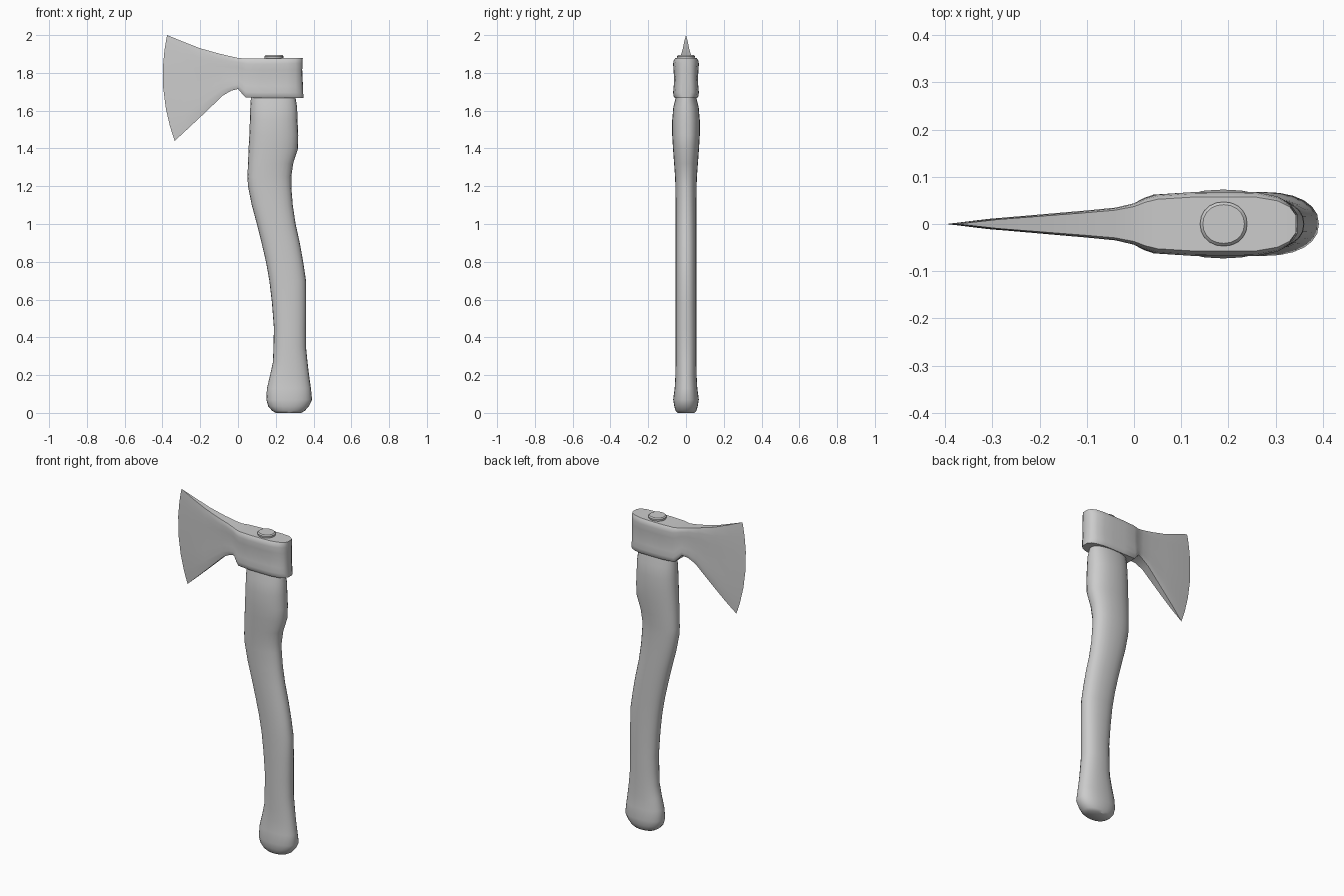
import bpy, bmesh
from math import cos, sin, tau, radians, copysign


def loft(name, rings, angle):
    """Skin closed rings of equal size into a capped, smooth-shaded object."""
    bm = bmesh.new()
    vs = [[bm.verts.new(p) for p in r] for r in rings]
    n = len(rings[0])
    for a, b in zip(vs, vs[1:]):
        for i in range(n):
            j = (i + 1) % n
            bm.faces.new((a[i], a[j], b[j], b[i]))
    bm.faces.new(vs[0])
    bm.faces.new(vs[-1])
    bmesh.ops.remove_doubles(bm, verts=bm.verts, dist=1e-5)
    bmesh.ops.recalc_face_normals(bm, faces=bm.faces)
    me = bpy.data.meshes.new(name)
    bm.to_mesh(me)
    bm.free()
    ob = bpy.data.objects.new(name, me)
    bpy.context.collection.objects.link(ob)
    bpy.context.view_layer.objects.active = ob
    ob.select_set(True)
    bpy.ops.object.shade_smooth_by_angle(angle=radians(angle))
    ob.select_set(False)
    return ob


def oval(z, x0, x1, hy, n=24, e=0.88):
    """Slightly squared oval ring in the xy plane."""
    def s(v):
        return copysign(abs(v) ** e, v)
    return [((x0 + x1) / 2 + (x1 - x0) / 2 * s(cos(tau * i / n)),
             hy * s(sin(tau * i / n)), z) for i in range(n)]


# Curved handle: height, left x, right x, half thickness
handle = [
    (0.00, 0.20, 0.335, 0.045), (0.012, 0.18, 0.355, 0.055),
    (0.035, 0.16, 0.375, 0.062), (0.07, 0.15, 0.392, 0.068),
    (0.13, 0.153, 0.386, 0.06), (0.20, 0.17, 0.376, 0.056),
    (0.27, 0.185, 0.368, 0.055), (0.35, 0.188, 0.36, 0.055),
    (0.45, 0.19, 0.36, 0.055), (0.58, 0.18, 0.361, 0.055),
    (0.70, 0.166, 0.36, 0.055), (0.80, 0.148, 0.345, 0.055),
    (0.90, 0.125, 0.327, 0.055), (1.00, 0.10, 0.305, 0.055),
    (1.10, 0.073, 0.29, 0.055), (1.20, 0.053, 0.282, 0.056),
    (1.25, 0.05, 0.282, 0.058), (1.32, 0.053, 0.292, 0.063),
    (1.40, 0.056, 0.318, 0.069), (1.47, 0.06, 0.319, 0.073),
    (1.55, 0.063, 0.315, 0.073), (1.62, 0.065, 0.313, 0.067),
    (1.665, 0.068, 0.305, 0.055), (1.70, 0.07, 0.30, 0.05)]
loft("handle", [oval(*r) for r in handle], 50)

# Axe head: top x, top z, bow of the mid-line in x, bottom x, bottom z, half thickness
head = [
    (-0.375, 2.00, -0.041, -0.335, 1.44, 0.0),
    (-0.29, 1.965, -0.03, -0.27, 1.50, 0.011),
    (-0.20, 1.93, -0.02, -0.19, 1.575, 0.019),
    (-0.10, 1.902, -0.01, -0.08, 1.68, 0.028),
    (-0.04, 1.888, 0, -0.035, 1.706, 0.034),
    (0.0, 1.879, 0, 0.0, 1.715, 0.043),
    (0.025, 1.877, 0, 0.02, 1.692, 0.054),
    (0.05, 1.876, 0, 0.04, 1.67, 0.061),
    (0.12, 1.876, 0, 0.12, 1.667, 0.066),
    (0.20, 1.877, 0, 0.20, 1.667, 0.067),
    (0.26, 1.878, 0, 0.26, 1.667, 0.066),
    (0.305, 1.88, 0, 0.305, 1.667, 0.057),
    (0.33, 1.88, -0.002, 0.333, 1.668, 0.042),
    (0.343, 1.88, -0.005, 0.347, 1.668, 0.022)]
rows = [(0, 0.88), (0.05, 0.98), (0.14, 1.02), (0.3, 0.97), (0.5, 0.95),
        (0.7, 0.98), (0.86, 1.02), (0.95, 0.97), (1, 0.86)]


def head_ring(xt, zt, bow, xb, zb, w):
    side = [(xb + (xt - xb) * t + bow * 4 * t * (1 - t), w * k, zb + (zt - zb) * t)
            for t, k in rows]
    return side + [(x, -y, z) for x, y, z in reversed(side)]


loft("axe_head", [head_ring(*s) for s in head], 40)

# Round wedge pin on top of the head
pin = [(1.86, 0.145, 0.235, 0.042), (1.88, 0.14, 0.24, 0.046),
       (1.888, 0.14, 0.24, 0.047), (1.894, 0.146, 0.234, 0.041)]
loft("wedge_pin", [oval(*r, n=20, e=0.95) for r in pin], 30)
